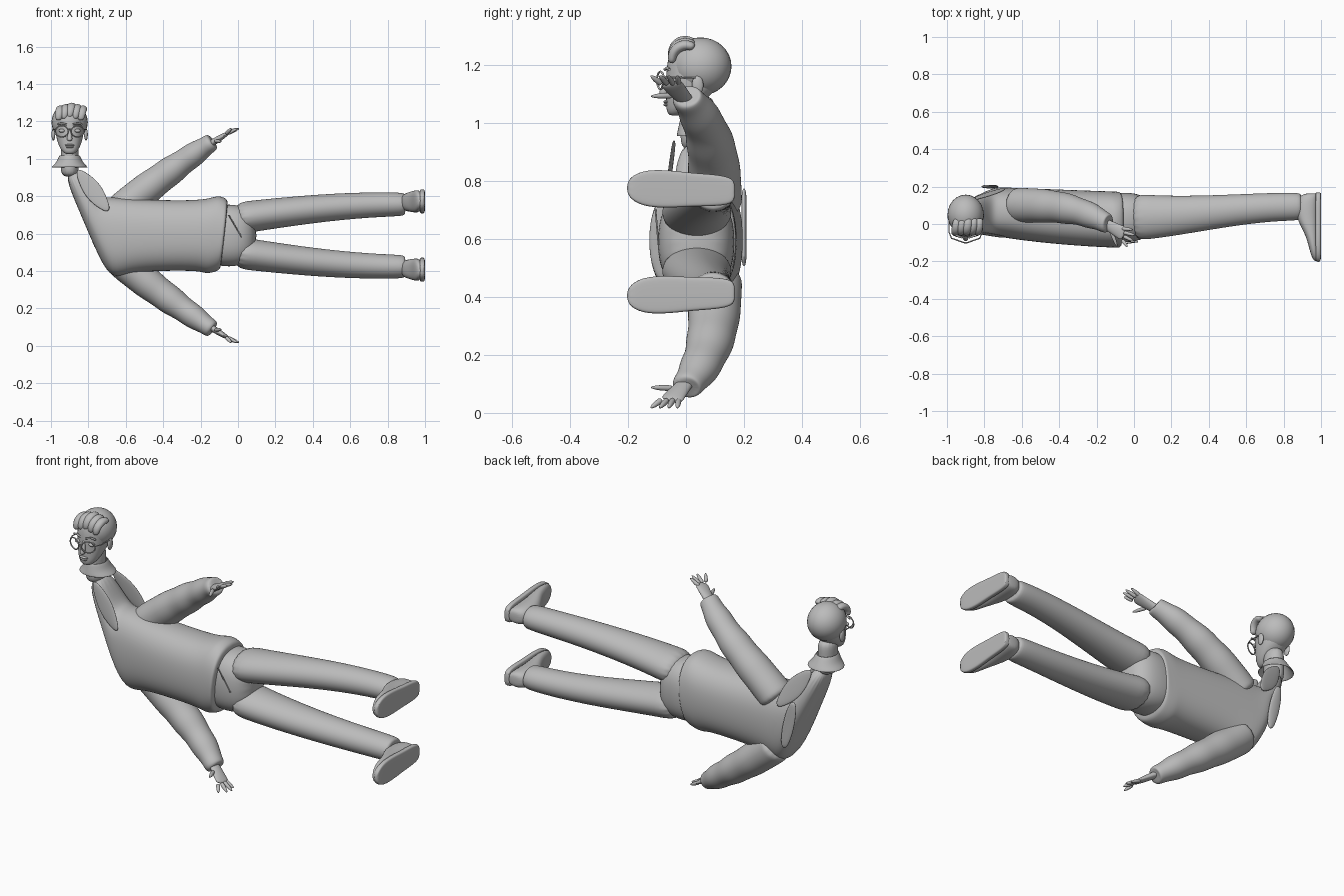
import bpy, bmesh, math
from mathutils import Vector

cube = bpy.data.objects.get("Cube")
if cube:
    bpy.data.objects.remove(cube)

grey = bpy.data.materials.new("plain_grey")
grey.use_nodes = True
GREY = (0.5, 0.5, 0.5, 1)
grey.diffuse_color = GREY
grey.node_tree.nodes["Principled BSDF"].inputs["Base Color"].default_value = GREY

MID = 0.59    # height of the body's plane of symmetry
HEAD = -0.9   # x of the head
SIDES = ((1, "left_"), (-1, "right_"))


def mix(a, b, t):
    return a + (b - a) * t


def steps(count):
    return [i / (count - 1) for i in range(count)]


def finish(name, bm, subdivisions=0, thickness=0):
    bmesh.ops.recalc_face_normals(bm, faces=bm.faces)
    mesh = bpy.data.meshes.new(name)
    bm.to_mesh(mesh)
    bm.free()
    mesh.materials.append(grey)
    for polygon in mesh.polygons:
        polygon.use_smooth = True
    ob = bpy.data.objects.new(name, mesh)
    bpy.context.collection.objects.link(ob)
    if thickness:
        ob.modifiers.new("thickness", "SOLIDIFY").thickness = thickness
    if subdivisions:
        modifier = ob.modifiers.new("smooth", "SUBSURF")
        modifier.levels = modifier.render_levels = subdivisions


def loft(name, rings, segments=16, power=2.0, caps=True, thickness=0):
    """Skin over rings given as (centre, half axis u, half axis v)."""
    bm = bmesh.new()
    rows = []
    for centre, u, v in rings:
        row = []
        for i in range(segments):
            angle = math.tau * i / segments
            c, s = math.cos(angle), math.sin(angle)
            offset_u = Vector(u) * math.copysign(abs(c) ** (2 / power), c)
            offset_v = Vector(v) * math.copysign(abs(s) ** (2 / power), s)
            row.append(bm.verts.new(Vector(centre) + offset_u + offset_v))
        rows.append(row)
    for lower, upper in zip(rows, rows[1:]):
        for i in range(segments):
            bm.faces.new((lower[i - 1], lower[i], upper[i], upper[i - 1]))
    if caps:
        bm.faces.new(rows[0])
        bm.faces.new(rows[-1])
    finish(name, bm, 2, thickness)


def limb(name, path, side, segments=12):
    """Tube through (x, y, distance from MID, radius in xz, radius in y)."""
    points = [Vector((x, y, MID + side * d)) for x, y, d, *_ in path]
    rings = []
    for i, point in enumerate(points):
        following = points[min(i + 1, len(points) - 1)]
        tangent = (following - points[max(i - 1, 0)]).normalized()
        across = Vector((0, 1, 0)) - tangent * tangent.y
        across.normalize()
        rings.append((point, tangent.cross(across) * path[i][3], across * path[i][4]))
    loft(name, rings, segments)


def level(z, half_width, front, back):
    """Horizontal ring of the head and neck."""
    return ((HEAD, (front + back) / 2, z), (half_width, 0, 0), (0, (back - front) / 2, 0))


def ball(name, centre, radii):
    bm = bmesh.new()
    bmesh.ops.create_uvsphere(bm, u_segments=24, v_segments=16, radius=1)
    bmesh.ops.scale(bm, vec=radii, verts=bm.verts)
    bmesh.ops.translate(bm, vec=centre, verts=bm.verts)
    finish(name, bm)


def wire(name, points, radius, cyclic=False):
    curve = bpy.data.curves.new(name, "CURVE")
    curve.dimensions = "3D"
    curve.bevel_depth = radius
    curve.bevel_resolution = 2
    spline = curve.splines.new("POLY")
    spline.points.add(len(points) - 1)
    for target, point in zip(spline.points, points):
        target.co = (*point, 1)
    spline.use_cyclic_u = cyclic
    curve.materials.append(grey)
    bpy.context.collection.objects.link(bpy.data.objects.new(name, curve))


# Jacket body: slanted rings from the hem to the drawn-out neck
jacket = []
for ax, az, bx, bz in ((-.09, .42, -.05, .77), (-.1, .4, -.06, .79), (-.17, .38, -.11, .81),
                       (-.2, .4, -.17, .78), (-.4, .4, -.4, .78), (-.58, .39, -.6, .79),
                       (-.67, .35, -.7, .8), (-.74, .46, -.75, .79), (-.84, .7, -.79, .84),
                       (-.94, .93, -.85, .95)):
    front = .12 * ax * ax - .13
    back = min(.17 - .04 * ax, .5 + .4 * ax)
    jacket.append((((ax + bx) / 2, (front + back) / 2, (az + bz) / 2),
                   ((bx - ax) / 2, 0, (bz - az) / 2), (0, (back - front) / 2, 0)))
loft("jacket", jacket, 20, 2.4)

# Opened lapels running from the collar to the shoulder
for name, top_y, end_y in (("front_lapel", -.04, -.07), ("back_lapel", .13, .19)):
    lapel = []
    for t in steps(5):
        width = .01 + .03 * math.sin(math.pi * t)
        centre = (mix(-.86, -.69, t), mix(top_y, end_y, t), mix(.94, .72, t))
        lapel.append((centre, (width, 0, width), (0, .007, 0)))
    loft(name, lapel, 8)

# Raised back edge of the jacket
loft("back_neckline", [((mix(-.8, -.74, t), .2, mix(.78, .5, t)),
                        (.02 + .02 * math.sin(math.pi * t), 0, 0), (0, .01, 0))
                       for t in steps(4)], 8)

# Trouser seat and fly seam
loft("trouser_seat", [((x, .035, MID), (0, 0, half), (0, half * .8, 0))
                      for x, half in ((-.16, .15), (-.08, .17), (.04, .165), (.1, .08))], 20, 2.5)
wire("fly_seam", [(mix(-.05, .02, t), mix(-.105, -.095, t), mix(.7, .58, t))
                  for t in steps(3)], .003)

FINGERS = ("index", "middle", "ring", "little")

for side, label in SIDES:
    # Legs taper towards the cuff and swing outwards
    leg = []
    for t in steps(9):
        bend = math.sin(t * math.pi / 2)
        knee = t * t * (3 - 2 * t)
        leg.append((mix(-.02, .89, t), mix(.035, .094, knee), mix(.09, .167, bend),
                    mix(.088, .064, t), mix(.13, .076, bend)))
    x, y, d, thick, deep = leg[-1]
    leg.append((x + .005, y, d, thick * .8, deep * .8))
    limb(label + "trouser_leg", leg, side, 16)

    # Shoes with flat soles
    shoe, sole = [], []
    for y, top, half in ((.165, .92, .025), (.15, .88, .045), (.09, .865, .052), (.02, .87, .054),
                         (-.06, .92, .062), (-.15, .94, .06), (-.2, .96, .025)):
        z = MID + side * mix(.186, .176, (y + .2) / .36)
        shoe.append((((top + .985) / 2, y, z), (0, 0, half), ((.985 - top) / 2, 0, 0)))
        sole.append(((.985, y * 1.03, z), (0, 0, half * 1.07), (.015, 0, 0)))
    loft(label + "shoe", shoe, 14, 2.4)
    loft(label + "sole", sole, 16, 5)

    # Sleeves with regular folds and a turned cuff
    sleeve = []
    for t in steps(17):
        fold = .004 * math.sin(t * 8 * math.pi) * t
        radius = .09 - .04 * t * t + fold
        sleeve.append((mix(-.64, -.14, t), .1 - .1 * t ** 3, mix(.12, .5, t ** .9),
                       radius, radius + .005))
    x, y, d, thick, deep = sleeve[-1]
    sleeve.append((x + .004, y, d + .003, thick * .7, deep * .7))
    limb(label + "sleeve", sleeve, side, 16)

    # Hands with spread fingers
    limb(label + "palm", [(mix(-.17, -.05, t), mix(.01, -.055, t), mix(.475, .55, t),
                           .019 - .01 * t ** 3, mix(.026, .042, t)) for t in steps(5)], side)
    digits = [("thumb", Vector((-.12, -.045, .505)), Vector((-.09, -.122, .502)))]
    for t, finger in zip(steps(4), FINGERS):
        arch = math.sin(math.pi * mix(.2, .8, t))
        digits.append((finger, Vector((-.075 + .02 * arch, mix(-.085, -.025, t), .545)),
                       Vector((mix(-.07, -.04, t) + .06 * arch, mix(-.122, -.03, t), .573))))
    for finger, base, tip in digits:
        limb(label + finger + "_finger",
             [(*base.lerp(tip, t), *[.011 - .008 * t ** 4] * 2) for t in steps(5)], side, 8)

# Neck and flared shirt collar
loft("neck", [level(mix(.9, 1.1, t), .048, -.02, .1) for t in steps(4)])
loft("shirt_collar", [level(mix(.955, 1.02, t), mix(.1, .055, t ** .6),
                            mix(-.035, -.02, t), mix(.15, .108, t)) for t in steps(4)],
     caps=False, thickness=.006)

# Head, nose and lips
loft("head", [level(*ring) for ring in (
    (1.025, .02, -.055, -.02), (1.035, .036, -.066, 0), (1.06, .056, -.07, .04),
    (1.12, .076, -.07, .12), (1.2, .083, -.07, .14), (1.25, .07, -.055, .13),
    (1.27, .03, -.03, .08))], power=2.2)
loft("nose", [level(mix(1.094, 1.165, t), mix(.017, .008, t), mix(-.098, -.072, t), -.06)
              for t in steps(4)], 10)
for name, z, width in (("upper_lip", 1.073, .026), ("lower_lip", 1.063, .021)):
    ball(name, (HEAD, -.069, z), (width, .009, .006))

# Hair: rounded shell and locks swept back from the forehead
ball("hair_shell", (HEAD, .05, 1.195), (.097, .107, .1))
for t in steps(5):
    x = HEAD + mix(-.06, .06, t)
    drop = .03 * abs(t - .5)
    lock = []
    for sweep in steps(6):
        angle = mix(-.3, 2.2, sweep) 
        size = .012 + .014 * math.sin(math.pi * mix(.1, .8, sweep))
        out = Vector((0, -math.cos(angle), math.sin(angle)))
        centre = Vector((x + .015 * sweep, 0, 1.235 - drop)) + out * .05
        lock.append((centre, (size, 0, 0), out * size * .8))
    loft("quiff_lock", lock, 8)

# Ears, eyes, brows and round glasses
for side, label in SIDES:
    eye = HEAD + side * .042
    temple = HEAD + side * .09
    ball(label + "ear", (HEAD + side * .087, .04, 1.13), (.01, .02, .033))
    ball(label + "eye", (eye, -.056, 1.15), (.017, .014, .01))
    wire(label + "brow", [(eye + side * .025 * k, -.065 + .008 * k, 1.19 - .006 * k * k)
                          for k in (-1, 0, 1)], .005)
    rim = []
    for t in steps(25)[:-1]:
        c, s = math.cos(math.tau * t), math.sin(math.tau * t)
        rim.append((eye + .034 * c, -.088 + .012 * side * c, 1.147 + .03 * s))
    wire(label + "glasses_rim", rim, .0035, True)
    wire(label + "glasses_arm", [(eye + side * .034, -.076, 1.157), (temple, -.04, 1.157),
                                 (temple, .045, 1.155)], .003)
wire("glasses_bridge", [(HEAD + k * .009, -.1, 1.157 - .005 * abs(k)) for k in (-1, 0, 1)], .0035)
